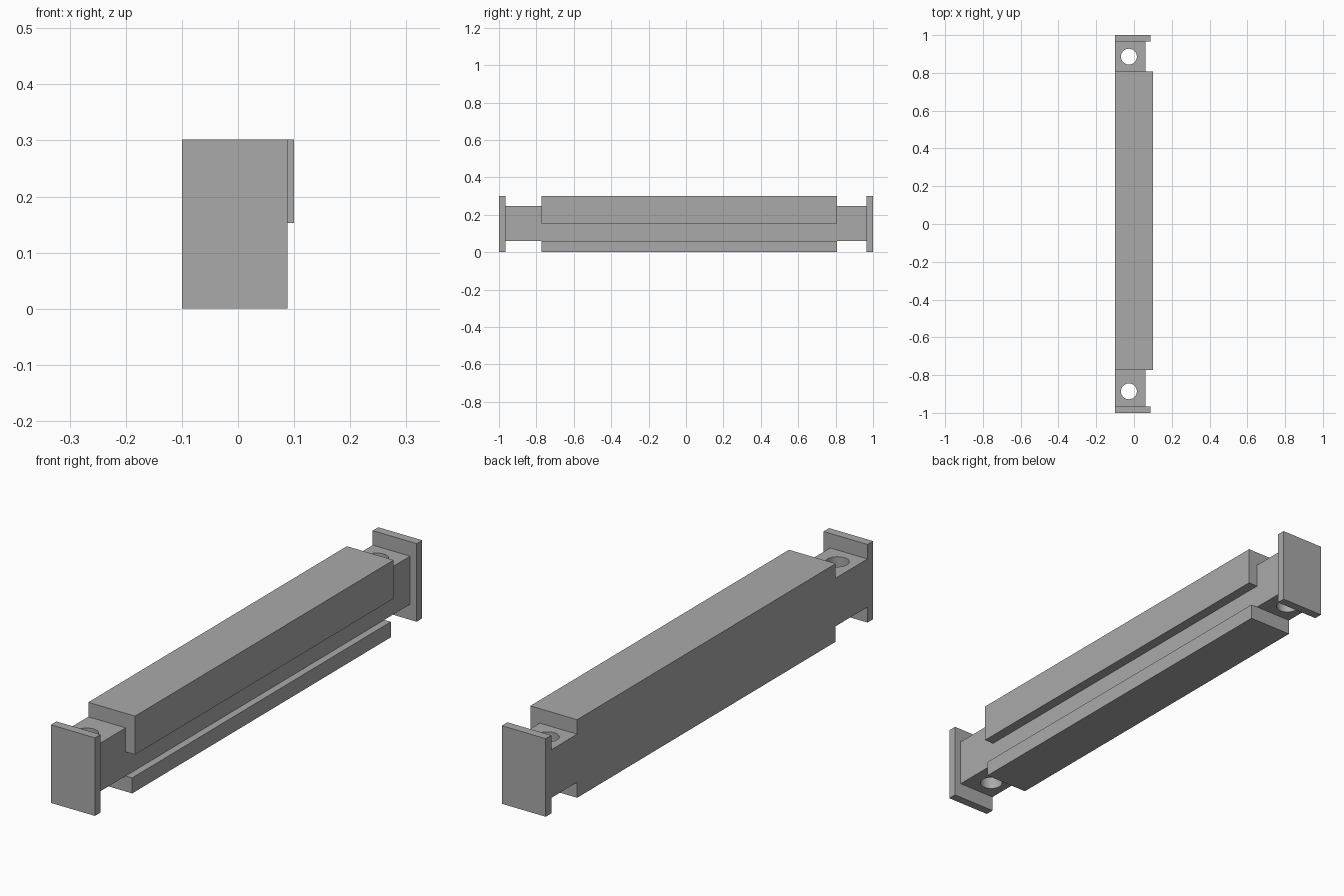
import bpy, bmesh
from mathutils import Matrix

cube = bpy.data.objects.get("Cube")
if cube:
    bpy.data.objects.remove(cube, do_unlink=True)

grey = bpy.data.materials.new("plain grey")
grey.use_nodes = True
colour = (0.4, 0.4, 0.4, 1)
grey.diffuse_color = colour
grey.node_tree.nodes["Principled BSDF"].inputs["Base Color"].default_value = colour

BACK, BAR, FLANGE, LIP = -0.1, 0.06, 0.088, 0.1   # x positions of the side faces
TOP = 0.302                                        # overall height
BODY_START, BODY_END = -0.772, 0.808
PLATE = 0.966                                      # inner face of the end plates


def finish(name, bm):
    bmesh.ops.recalc_face_normals(bm, faces=bm.faces)
    mesh = bpy.data.meshes.new(name)
    bm.to_mesh(mesh)
    bm.free()
    mesh.materials.append(grey)
    obj = bpy.data.objects.new(name, mesh)
    bpy.context.collection.objects.link(obj)
    return obj


def extrude_profile(name, profile, y0, y1):
    """Extrude an (x, z) outline along y."""
    bm = bmesh.new()
    face = bm.faces.new([bm.verts.new((x, y0, z)) for x, z in profile])
    ext = bmesh.ops.extrude_face_region(bm, geom=[face])["geom"]
    verts = [v for v in ext if isinstance(v, bmesh.types.BMVert)]
    bmesh.ops.translate(bm, verts=verts, vec=(0, y1 - y0, 0))
    return finish(name, bm)


def rect(x1, z0, z1):
    return [(BACK, z0), (x1, z0), (x1, z1), (BACK, z1)]


def combine(target, tool, operation):
    mod = target.modifiers.new(operation.lower(), "BOOLEAN")
    mod.operation, mod.object, mod.solver = operation, tool, "EXACT"
    bpy.context.view_layer.objects.active = target
    bpy.ops.object.modifier_apply(modifier=mod.name)
    bpy.data.objects.remove(tool, do_unlink=True)


# Long body with a channel along its left side
channel_profile = [(BACK, 0), (FLANGE, 0), (FLANGE, 0.06), (BAR, 0.06),
                   (BAR, 0.153), (LIP, 0.153), (LIP, TOP), (BACK, TOP)]
beam = extrude_profile("channelled_beam", channel_profile, BODY_START, BODY_END)

# Narrow necks, end plates and vertical bolt holes
for side, body_end in ((-1, BODY_START), (1, BODY_END)):
    neck = extrude_profile("neck", rect(BAR, 0.06, 0.246), body_end, side * PLATE)
    combine(beam, neck, "UNION")
    plate = extrude_profile("end_plate", rect(FLANGE, 0, TOP), side * PLATE, side)
    combine(beam, plate, "UNION")

    bm = bmesh.new()
    bmesh.ops.create_cone(bm, cap_ends=True, segments=48, radius1=0.042,
                          radius2=0.042, depth=1,
                          matrix=Matrix.Translation((-0.027, side * 0.886, 0)))
    hole = finish("bolt_hole_cutter", bm)
    hole.hide_render = True
    combine(beam, hole, "DIFFERENCE")

# Smooth hole walls, crisp edges everywhere else
beam.select_set(True)
bpy.context.view_layer.objects.active = beam
bpy.ops.object.shade_smooth_by_angle(angle=0.52)
